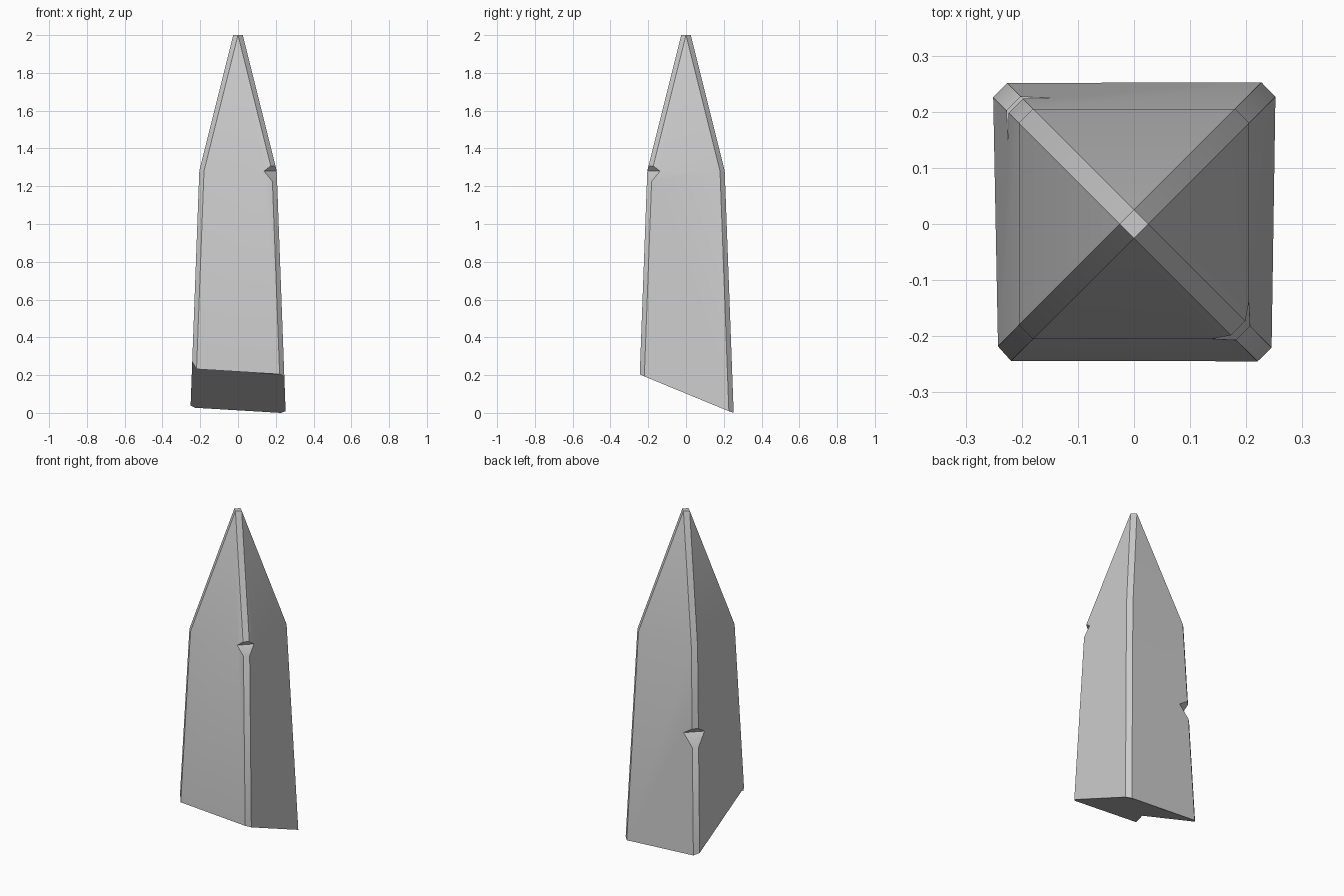
import bpy, bmesh, math
from mathutils import Vector

if "Cube" in bpy.data.objects:
    bpy.data.objects.remove(bpy.data.objects["Cube"])

CH = 0.025  # corner chamfer


def make_object(name, bm):
    bmesh.ops.recalc_face_normals(bm, faces=bm.faces[:])
    me = bpy.data.meshes.new(name)
    bm.to_mesh(me)
    bm.free()
    ob = bpy.data.objects.new(name, me)
    bpy.context.collection.objects.link(ob)
    return ob


def outline(h):
    """Square of half-width h with chamfered corners, starting front left."""
    k = h - CH
    return [(-h, -k), (-k, -h), (k, -h), (h, -k), (h, k), (k, h), (-k, h), (-h, k)]


# Stake body: slanted broken bottom, tapered shaft, pyramidal point
bm = bmesh.new()
bottom = []
for i, (x, y) in enumerate(outline(0.25)):
    z = 0.27 if i == 0 else 0.116 - 0.41 * y - 0.06 * x
    s = (0.205 + (1.28 - z) * 0.037) / 0.25   # keep the shaft sides flat
    bottom.append(bm.verts.new((x * s, y * s, z)))
shoulder = [bm.verts.new((x, y, 1.28)) for x, y in outline(0.205)]
tip = [bm.verts.new(p) for p in
       ((-CH, 0, 2), (0, -CH, 2), (CH, 0, 2), (0, CH, 2))]
tip_of = [0, 1, 1, 2, 2, 3, 3, 0]
for i in range(8):
    j = (i + 1) % 8
    bm.faces.new((bottom[i], bottom[j], shoulder[j], shoulder[i]))
    a, b = tip[tip_of[i]], tip[tip_of[j]]
    bm.faces.new([shoulder[i], shoulder[j], b] + ([a] if a != b else []))
bm.faces.new(tip)
bm.faces.new(bottom[::-1])
stake = make_object("stake", bm)


def notch(name, sx, sy, z, half, depth, up, down):
    """V-shaped wedge that bites into one corner edge."""
    out = Vector((sx, sy, 0)).normalized()
    side = Vector((-out.y, out.x, 0))
    r = (half - CH / 2) * math.sqrt(2)
    grow = 3.0
    prof = [(r - depth, 0), (r - depth + depth * grow, up * grow),
            (r - depth + depth * grow, -down * grow)]
    b = bmesh.new()
    ends = [[b.verts.new(out * d + side * w + Vector((0, 0, z + dz)))
             for d, dz in prof] for w in (-0.2, 0.2)]
    b.faces.new(ends[0])
    b.faces.new(ends[1])
    for i in range(3):
        j = (i + 1) % 3
        b.faces.new((ends[0][i], ends[0][j], ends[1][j], ends[1][i]))
    cutter = make_object(name, b)
    cutter.hide_render = True
    mod = stake.modifiers.new(name, 'BOOLEAN')
    mod.operation = 'DIFFERENCE'
    mod.solver = 'EXACT'
    mod.object = cutter
    bpy.context.view_layer.objects.active = stake
    bpy.ops.object.modifier_apply(modifier=name)
    bpy.data.objects.remove(cutter)


# Corner nicks
notch("front_right_notch", 1, -1, 1.28, 0.205, 0.03, 0.04, 0.05)
notch("back_left_notch", -1, 1, 0.75, 0.225, 0.042, 0.04, 0.07)

bpy.ops.object.select_all(action='DESELECT')
stake.select_set(True)
bpy.context.view_layer.objects.active = stake
bpy.ops.object.shade_smooth_by_angle(angle=math.radians(30))
